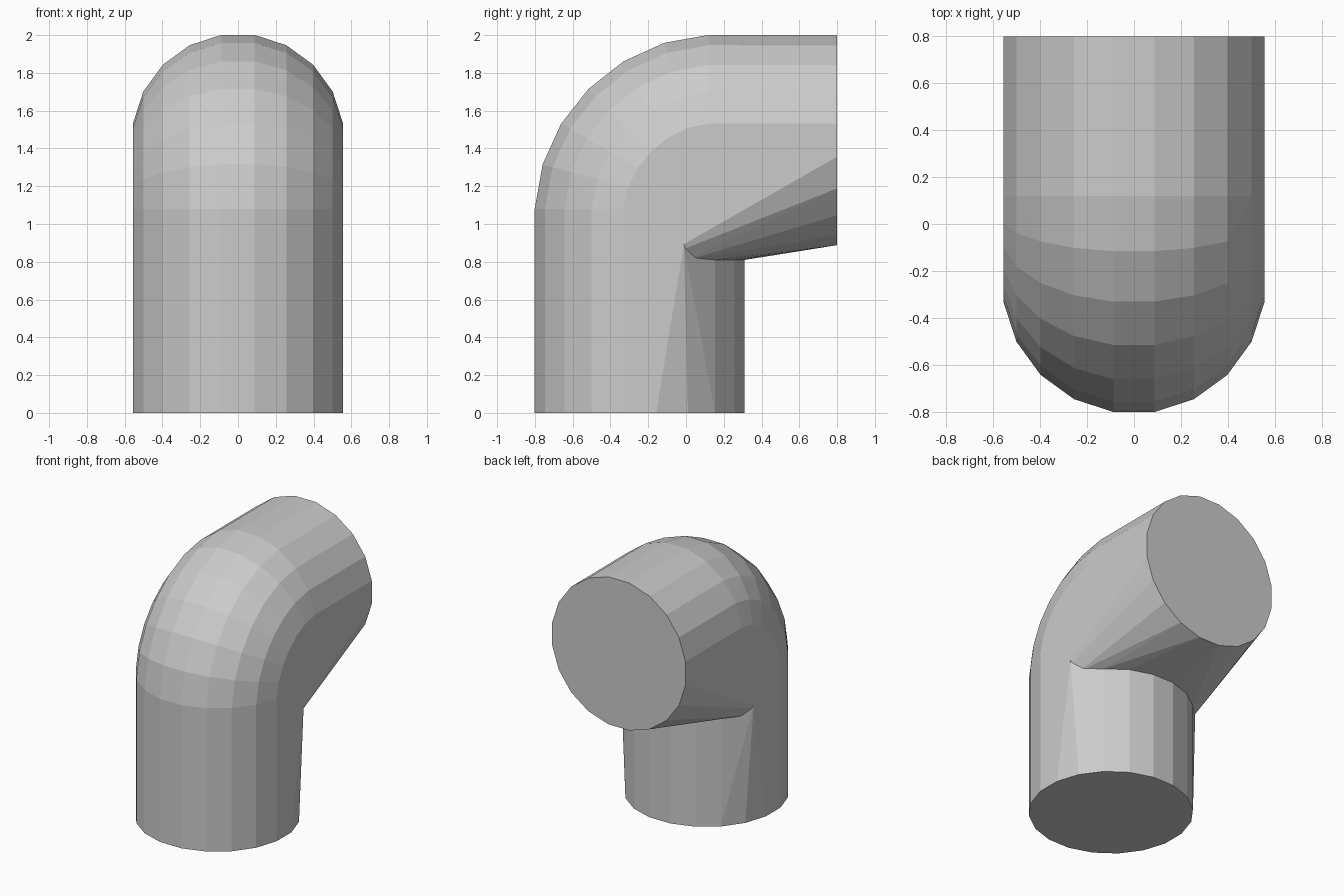
import bpy, bmesh
from math import sin, cos, pi
from mathutils import Vector

if "Cube" in bpy.data.objects:
    bpy.data.objects.remove(bpy.data.objects["Cube"])

N = 20                       # sides of the pipe
APO = 0.556                  # flat-to-centre radius
RAD = APO / cos(pi / N)
PIPE_Y, PIPE_Z = -0.245, 1.444
BEND_Y, BEND_Z = 0.12, 1.08  # bend pivot
BEND_R = BEND_Y - PIPE_Y
SEAM_Y, STEP_Z = -0.012, 0.81


def ring(cy, cz, a):
    """Pipe cross-section, a = 0 horizontal section, a = pi/2 upright section."""
    pts = []
    for i in range(N):
        t = 2 * pi * (i + 0.5) / N
        u, v = RAD * cos(t), RAD * sin(t)
        pts.append(Vector((u, cy - v * cos(a), cz + v * sin(a))))
    return pts


def hull(points):
    bm = bmesh.new()
    for p in points:
        bm.verts.new(p)
    bmesh.ops.remove_doubles(bm, verts=bm.verts[:], dist=0.002)
    res = bmesh.ops.convex_hull(bm, input=bm.verts[:])
    loose = [v for v in bm.verts if not v.link_faces]
    bmesh.ops.delete(bm, geom=loose, context='VERTS')
    bmesh.ops.recalc_face_normals(bm, faces=bm.faces[:])
    return bm


def add_object(name, bm):
    bmesh.ops.dissolve_limit(bm, angle_limit=0.01, verts=bm.verts[:], edges=bm.edges[:])
    me = bpy.data.meshes.new(name)
    bm.to_mesh(me)
    bm.free()
    ob = bpy.data.objects.new(name, me)
    bpy.context.collection.objects.link(ob)


# Pipe sections: riser step, bend, outlet end
base = ring(PIPE_Y, 0, 0)
step = ring(PIPE_Y, STEP_Z, 0)
outlet = ring(0.8, PIPE_Z, pi / 2)
bend = []
SEGS = 6
for k in range(SEGS + 1):
    a = pi / 2 * k / SEGS
    r = BEND_R - 0.022 * sin(2 * a)
    bend += ring(BEND_Y - r * cos(a), BEND_Z + r * sin(a), a)

# Upper elbow body, sliced at the seam
body = hull(step + bend + outlet)
bmesh.ops.bisect_plane(body, geom=body.verts[:] + body.edges[:] + body.faces[:],
                       plane_co=(0, SEAM_Y, 0), plane_no=(0, 1, 0))
points = [v.co.copy() for v in body.verts]
body.free()

# Riser with front of the bend, and outlet pipe behind the seam
add_object("riser_and_bend", hull(base + step + [p for p in points if p.y < SEAM_Y + 0.001]))
add_object("outlet_pipe", hull([p for p in points if p.y > SEAM_Y - 0.001]))
